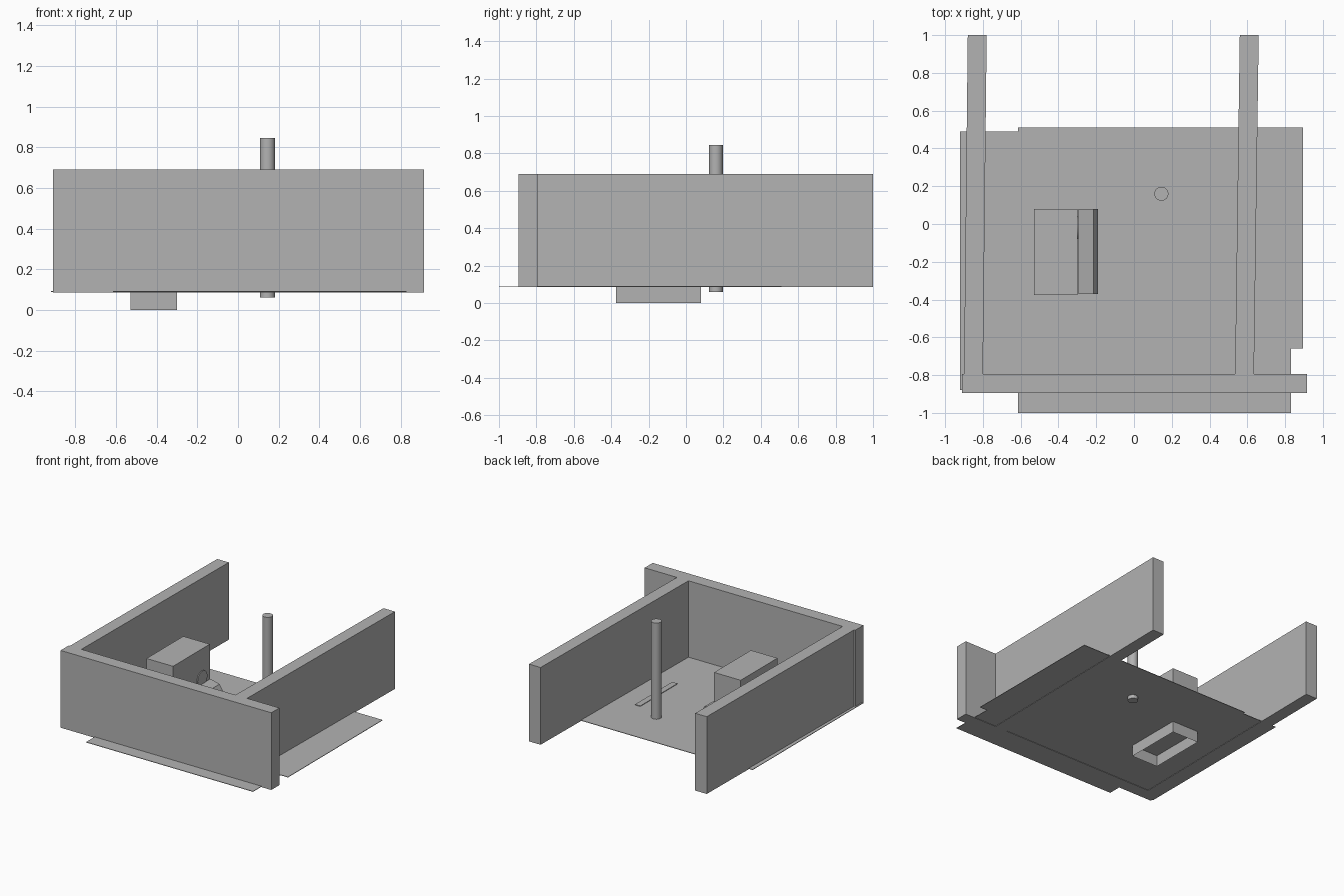
import bpy, bmesh, math
from mathutils import Matrix

cube = bpy.data.objects.get("Cube")
if cube:
    bpy.data.objects.remove(cube, do_unlink=True)

# Single plain grey
grey = bpy.data.materials.new("plain grey")
grey.use_nodes = True
colour = (0.45, 0.45, 0.45, 1)
grey.diffuse_color = colour
bsdf = next(n for n in grey.node_tree.nodes if n.type == 'BSDF_PRINCIPLED')
bsdf.inputs["Base Color"].default_value = colour


def finish(name, bm):
    bmesh.ops.recalc_face_normals(bm, faces=bm.faces)
    mesh = bpy.data.meshes.new(name)
    bm.to_mesh(mesh)
    bm.free()
    mesh.materials.append(grey)
    obj = bpy.data.objects.new(name, mesh)
    bpy.context.scene.collection.objects.link(obj)
    return obj


def prism(name, outline, low, high, axis='z'):
    """Extrude a 2D outline along z (outline in xy) or along y (outline in xz)."""
    place = (lambda a, b: (a, b, low)) if axis == 'z' else (lambda a, b: (a, low, b))
    bm = bmesh.new()
    face = bm.faces.new([bm.verts.new(place(a, b)) for a, b in outline])
    moved = bmesh.ops.extrude_face_region(bm, geom=[face])["geom"]
    step = (0, 0, high - low) if axis == 'z' else (0, high - low, 0)
    bmesh.ops.translate(bm, vec=step,
                        verts=[v for v in moved if isinstance(v, bmesh.types.BMVert)])
    return finish(name, bm)


def rect(x0, x1, y0, y1):
    return [(x0, y0), (x1, y0), (x1, y1), (x0, y1)]


def cylinder(name, radius, length, centre, turn=None):
    bm = bmesh.new()
    matrix = Matrix.Translation(centre) @ (turn or Matrix())
    bmesh.ops.create_cone(bm, cap_ends=True, segments=32, radius1=radius,
                          radius2=radius, depth=length, matrix=matrix)
    obj = finish(name, bm)
    bpy.ops.object.select_all(action='DESELECT')
    obj.select_set(True)
    bpy.context.view_layer.objects.active = obj
    bpy.ops.object.shade_smooth_by_angle()


# Thin stepped floor sheet
prism("floor", [(-0.92, -0.88), (-0.615, -0.88), (-0.615, -1), (0.83, -1), (0.83, -0.66),
                (0.895, -0.66), (0.895, 0.51), (-0.615, 0.51), (-0.615, 0.49), (-0.92, 0.49)],
      0.088, 0.092)

# Front wall and the two slightly slanted side walls
prism("front_wall", rect(-0.91, 0.915, -0.895, -0.795), 0.085, 0.69)
for name, x0, x1 in (("right_wall", -0.90, -0.88), ("left_wall", 0.535, 0.56)):
    prism(name, [(x0, -0.795), (x0 + 0.1, -0.795), (x1 + 0.1, 1), (x1, 1)], 0.085, 0.69)

# Cabinet passing through the floor, open underneath
cabinet = prism("cabinet", rect(-0.53, -0.30, -0.375, 0.08), 0, 0.53)
bm = bmesh.new()
bm.from_mesh(cabinet.data)
bmesh.ops.delete(bm, geom=[f for f in bm.faces if f.normal.z < -0.9], context='FACES')
bm.to_mesh(cabinet.data)
bm.free()

# Low ledge beside the cabinet, with a sloping outer face, and a round plate above it
prism("ledge", [(-0.295, 0.092), (-0.295, 0.26), (-0.215, 0.24), (-0.19, 0.20), (-0.19, 0.092)],
      -0.37, 0.08, axis='y')
cylinder("round_plate", 0.06, 0.008, (-0.297, -0.02, 0.30), Matrix.Rotation(math.pi / 2, 4, 'Y'))

# Strip lying on the floor
prism("floor_strip", rect(0.34, 0.385, -0.38, 0.08), 0.09, 0.097)

# Upright post
cylinder("post", 0.037, 0.785, (0.145, 0.16, 0.4525))
